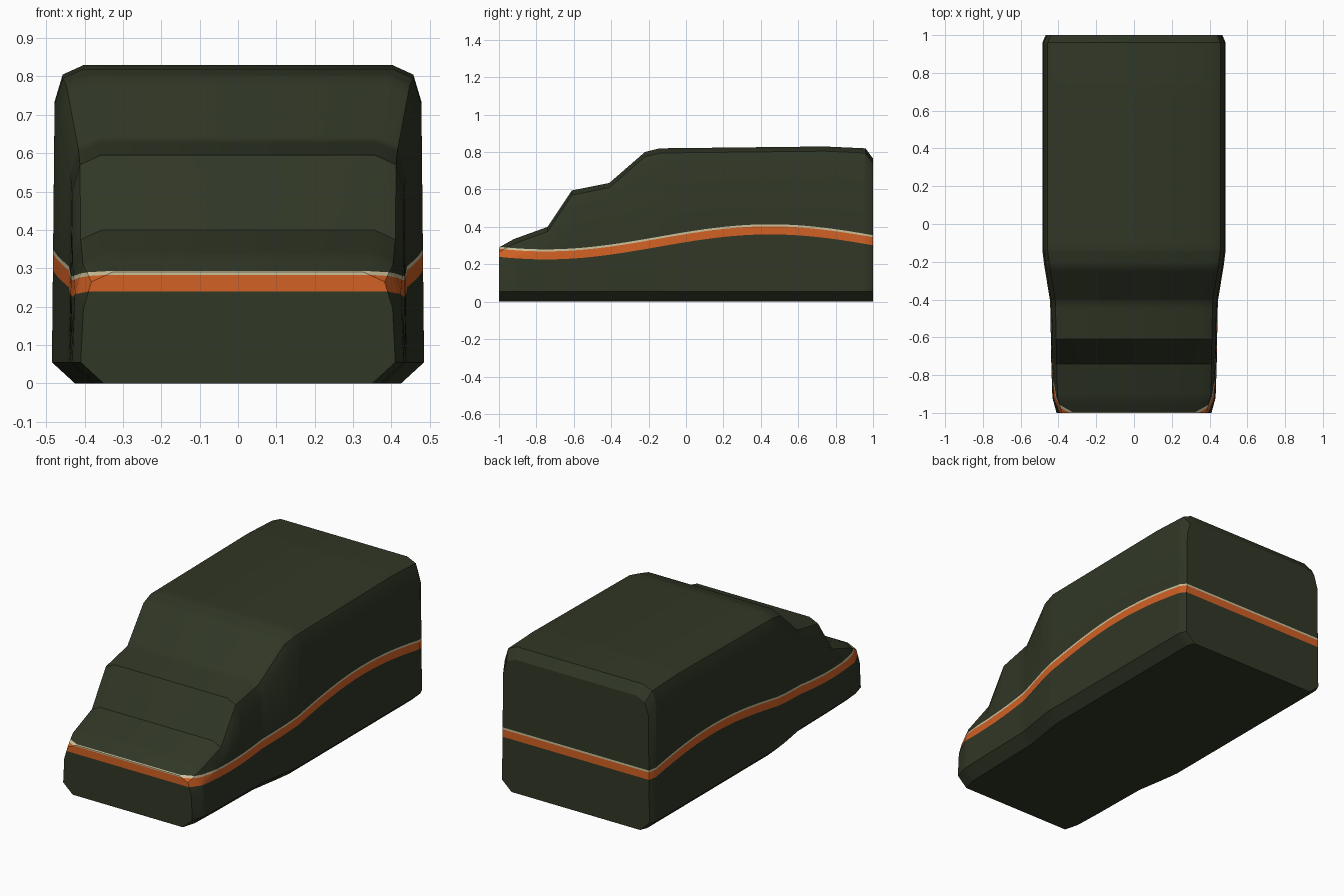
import bpy, bmesh, math
from mathutils import Vector

if "Cube" in bpy.data.objects:
    bpy.data.objects.remove(bpy.data.objects["Cube"], do_unlink=True)


def make_material(name, colour):
    mat = bpy.data.materials.new(name)
    mat.use_nodes = True
    mat.diffuse_color = (*colour, 1)
    mat.node_tree.nodes["Principled BSDF"].inputs["Base Color"].default_value = (*colour, 1)
    return mat


materials = [
    make_material("dark_olive_green", (0.030, 0.038, 0.019)),
    make_material("orange", (0.65, 0.12, 0.018)),
    make_material("cream", (0.60, 0.52, 0.32)),
]

# Stations along the body: position, half width, height
STATIONS = [
    (-1.0, 0.41, 0.29), (-0.92, 0.432, 0.335), (-0.74, 0.438, 0.40),
    (-0.61, 0.44, 0.595), (-0.41, 0.444, 0.635), (-0.22, 0.475, 0.80),
    (-0.14, 0.485, 0.82), (0.74, 0.485, 0.83), (0.96, 0.485, 0.82),
    (1.0, 0.468, 0.765),
]
ORANGE_HEIGHT = 0.043
CREAM_HEIGHT = 0.011
SLICES = 40


def stripe_base(y):
    """Lower edge of the wavy side stripe."""
    return 0.293 + 0.067 * math.cos((y - 0.45) * math.pi / 1.2)


def section(y, w, h):
    """Chamfered cross-section, symmetrical about the centre."""
    half = [(w - 0.06, 0), (w, 0.055), (w - 0.007, h - 0.095),
            (w - 0.028, h - 0.025), (w - 0.083, h)]
    return [(x, y, z) for x, z in half] + [(-x, y, z) for x, z in reversed(half)]


# Body shell lofted through the stations
bm = bmesh.new()
rings = [[bm.verts.new(p) for p in section(*s)] for s in STATIONS]
for a, b in zip(rings, rings[1:]):
    for i in range(len(a)):
        j = (i + 1) % len(a)
        bm.faces.new((a[i], a[j], b[j], b[i]))
bm.faces.new(rings[0])
bm.faces.new(rings[-1])
bmesh.ops.recalc_face_normals(bm, faces=bm.faces)


def cut(faces, point, normal):
    geom = set(faces)
    for f in faces:
        geom.update(f.edges)
        geom.update(f.verts)
    bmesh.ops.bisect_plane(bm, geom=list(geom), dist=1e-5,
                           plane_co=point, plane_no=normal)


# Slice crosswise, then cut the stripe edges into every slice
ys = [-1 + 2 * i / SLICES for i in range(SLICES + 1)]
for y in ys[1:-1]:
    cut(list(bm.faces), (0, y, 0), (0, 1, 0))
for y0, y1 in zip(ys, ys[1:]):
    for offset in (0, ORANGE_HEIGHT, ORANGE_HEIGHT + CREAM_HEIGHT):
        z0, z1 = stripe_base(y0) + offset, stripe_base(y1) + offset
        normal = Vector((0, z0 - z1, y1 - y0)).normalized()
        faces = [f for f in bm.faces
                 if y0 - 1e-4 <= f.calc_center_median().y <= y1 + 1e-4]
        cut(faces, (0, y0, z0), normal)

# Stripe colours by height above the wavy line
for f in bm.faces:
    c = f.calc_center_median()
    rise = c.z - stripe_base(c.y)
    if 0 < rise < ORANGE_HEIGHT:
        f.material_index = 1
    elif ORANGE_HEIGHT <= rise < ORANGE_HEIGHT + CREAM_HEIGHT:
        f.material_index = 2

mesh = bpy.data.meshes.new("car_body")
bm.to_mesh(mesh)
bm.free()
body = bpy.data.objects.new("car_body", mesh)
bpy.context.collection.objects.link(body)
for mat in materials:
    mesh.materials.append(mat)

bpy.ops.object.select_all(action="DESELECT")
body.select_set(True)
bpy.context.view_layer.objects.active = body
bpy.ops.object.shade_smooth_by_angle(angle=math.radians(30))
